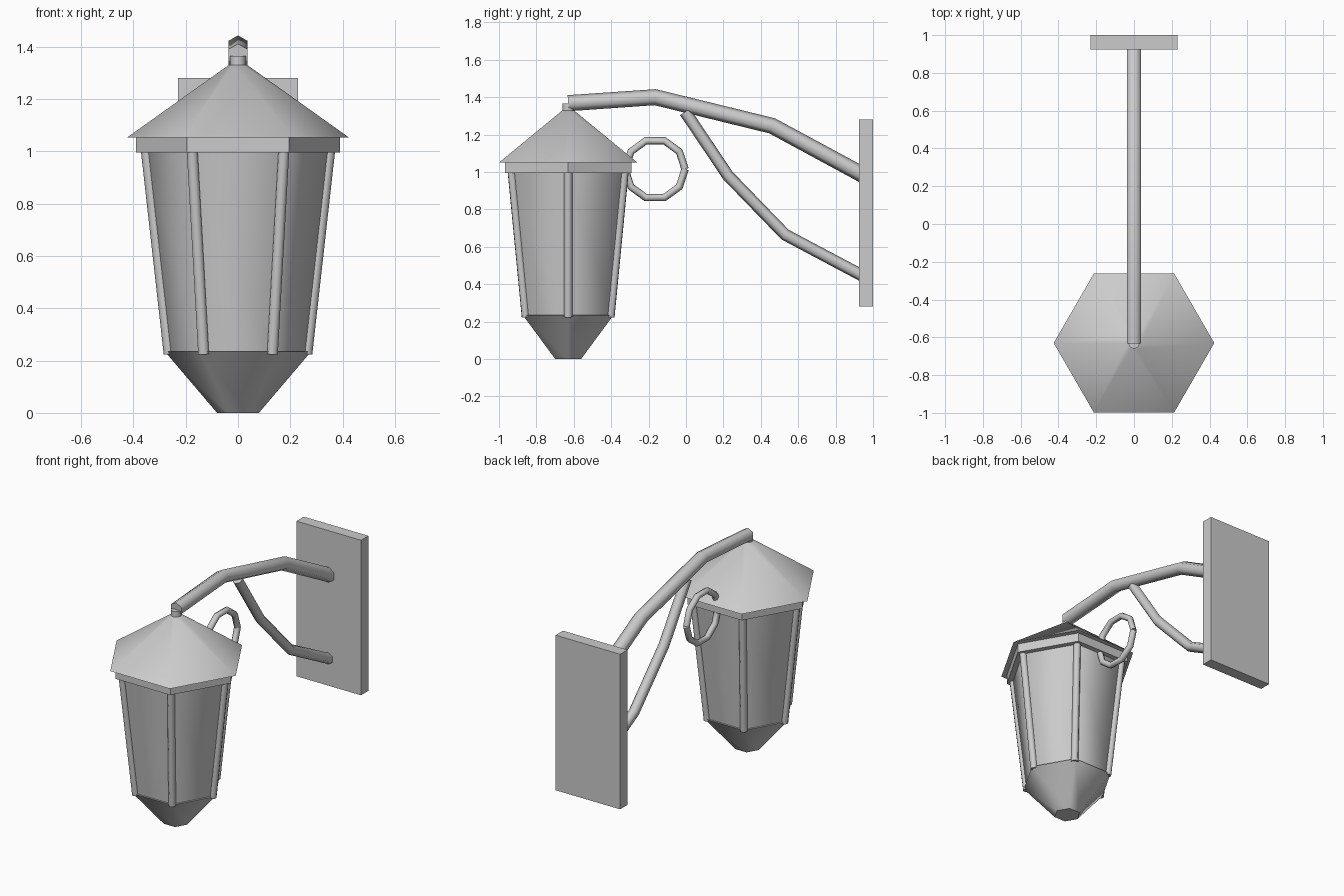
import bpy, bmesh, math
from mathutils import Vector

if "Cube" in bpy.data.objects:
    bpy.data.objects.remove(bpy.data.objects["Cube"])

LY = -0.63  # lantern axis in y


def smooth(ob, angle):
    bpy.ops.object.select_all(action='DESELECT')
    ob.select_set(True)
    bpy.context.view_layer.objects.active = ob
    bpy.ops.object.shade_smooth_by_angle(angle=math.radians(angle))


def hex_frustum(name, z0, r0, z1, r1, angle=None, sides=6):
    bpy.ops.mesh.primitive_cone_add(vertices=sides, radius1=r0, radius2=r1, depth=z1 - z0,
                                    location=(0, LY, (z0 + z1) / 2), rotation=(0, 0, math.pi / 6))
    ob = bpy.context.object
    ob.name = name
    if angle:
        smooth(ob, angle)
    return ob


def tube(name, path, radius, sides=6):
    """Sweep a polygon along a path of (y, z) points lying in the x = 0 plane."""
    pts = [Vector((0, y, z)) for y, z in path]
    bm = bmesh.new()
    rings = []
    for i, p in enumerate(pts):
        a = (p - pts[i - 1]).normalized() if i else Vector()
        b = (pts[i + 1] - p).normalized() if i < len(pts) - 1 else Vector()
        t = (a + b).normalized()
        n = Vector((0, -t.z, t.y))
        rings.append([bm.verts.new(p + radius * (math.cos(k * math.tau / sides) * n
                      + math.sin(k * math.tau / sides) * Vector((1, 0, 0)))) for k in range(sides)])
    for r, s in zip(rings, rings[1:]):
        for k in range(sides):
            j = (k + 1) % sides
            bm.faces.new((r[k], r[j], s[j], s[k]))
    bm.faces.new(rings[0])
    bm.faces.new(rings[-1])
    bmesh.ops.recalc_face_normals(bm, faces=bm.faces)
    me = bpy.data.meshes.new(name)
    bm.to_mesh(me)
    bm.free()
    ob = bpy.data.objects.new(name, me)
    bpy.context.collection.objects.link(ob)
    smooth(ob, 65)


# lantern body
hex_frustum("lantern_base", 0, 0.08, 0.235, 0.28, 50)
hex_frustum("lantern_glass", 0.235, 0.268, 0.995, 0.353, 65)
hex_frustum("roof_band", 0.995, 0.39, 1.055, 0.39)
hex_frustum("roof", 1.052, 0.425, 1.33, 0.035, 50)
hex_frustum("finial", 1.32, 0.03, 1.365, 0.03, 50, sides=12)

# corner posts along the glass edges
for i in range(6):
    a = i * math.pi / 3
    d = Vector((math.cos(a), math.sin(a), 0))
    lo = Vector((0, LY, 0.225)) + d * 0.262
    hi = Vector((0, LY, 1.0)) + d * 0.349
    v = hi - lo
    bpy.ops.mesh.primitive_cylinder_add(vertices=8, radius=0.022, depth=v.length,
                                        location=(lo + hi) / 2,
                                        rotation=v.to_track_quat('Z', 'Y').to_euler())
    post = bpy.context.object
    post.name = f"corner_post_{i + 1}"
    smooth(post, 50)

# wall plate
bpy.ops.mesh.primitive_cube_add(size=1, location=(0, 0.9625, 0.78))
plate = bpy.context.object
plate.name = "wall_plate"
plate.scale = (0.46, 0.075, 1.0)

# bracket arms and scroll ring
tube("upper_arm", [(-0.63, 1.368), (-0.165, 1.40), (0.46, 1.247), (0.95, 0.982)], 0.043)
tube("lower_brace", [(-0.005, 1.322), (0.225, 0.98), (0.53, 0.665), (0.95, 0.442)], 0.032)
ring = [(-0.165 + 0.16 * math.cos(k * math.tau / 10), 1.015 + 0.16 * math.sin(k * math.tau / 10))
        for k in range(11)]
tube("scroll_ring", ring, 0.02)
